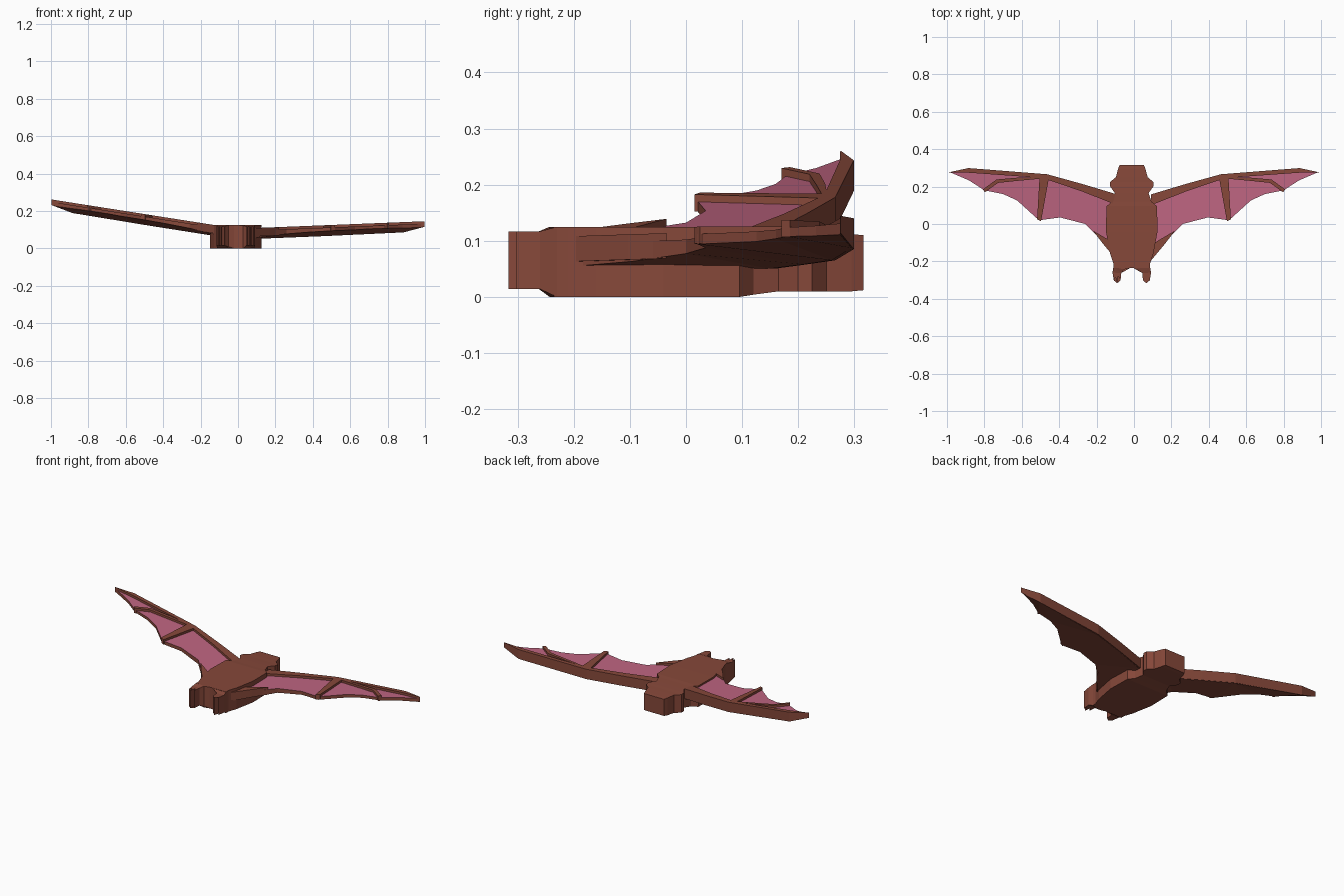
import bpy, bmesh


def material(name, rgb):
    m = bpy.data.materials.new(name)
    m.diffuse_color = (*rgb, 1)
    return m


BROWN = material("brown", (0.24, 0.065, 0.042))
PINK = material("pink", (0.52, 0.13, 0.22))
CX = -0.012


def finish(name, bm, mats):
    bmesh.ops.recalc_face_normals(bm, faces=bm.faces)
    me = bpy.data.meshes.new(name)
    bm.to_mesh(me)
    bm.free()
    ob = bpy.data.objects.new(name, me)
    for m in mats:
        me.materials.append(m)
    bpy.context.collection.objects.link(ob)
    return ob


def slab(name, pts, top, depths, pink_top=False):
    """Prism over an outline; top(x, y) is its height, depths its thickness."""
    if not isinstance(depths, (list, tuple)):
        depths = [depths] * len(pts)
    bm = bmesh.new()
    a = [bm.verts.new((x, y, top(x, y))) for x, y in pts]
    b = [bm.verts.new((x, y, top(x, y) - d)) for (x, y), d in zip(pts, depths)]
    upper = bm.faces.new(a)
    lower = bm.faces.new(b[::-1])
    n = len(pts)
    for i in range(n):
        j = (i + 1) % n
        bm.faces.new((a[j], a[i], b[i], b[j]))
    if pink_top:
        upper.material_index = 1
    bmesh.ops.triangulate(bm, faces=[upper, lower])
    return finish(name, bm, [BROWN, PINK] if pink_top else [BROWN])


# Body and head: stations of (y, half width, bottom z, top z)
stations = [(0.316, 0.065, 0.012, 0.110), (0.295, 0.073, 0.010, 0.112),
            (0.25, 0.085, 0.010, 0.115), (0.225, 0.115, 0.010, 0.116),
            (0.20, 0.115, 0.010, 0.118), (0.165, 0.09, 0.010, 0.12),
            (0.12, 0.105, 0.004, 0.122), (0.095, 0.135, 0.0, 0.124),
            (-0.04, 0.138, 0.0, 0.125), (-0.16, 0.115, 0.0, 0.125),
            (-0.21, 0.098, 0.0, 0.125), (-0.235, 0.098, 0.0, 0.125)]
bm = bmesh.new()
rings = [[bm.verts.new((CX + s * w, y, z)) for s, z in
          ((-1, z0), (1, z0), (1, z1), (-1, z1))] for y, w, z0, z1 in stations]
for r, q in zip(rings, rings[1:]):
    for i in range(4):
        j = (i + 1) % 4
        bm.faces.new((r[i], r[j], q[j], q[i]))
bm.faces.new(rings[0])
bm.faces.new(rings[-1])
finish("body", bm, [BROWN])

# Feet with claws, either side of the tail arch
foot = [(0.01, -0.23), (0.01, -0.236), (0.04, -0.243), (0.056, -0.262),
        (0.06, -0.302), (0.067, -0.285), (0.073, -0.28), (0.078, -0.316),
        (0.087, -0.285), (0.096, -0.302), (0.103, -0.26), (0.098, -0.23)]
for side, s in (("left", -1), ("right", 1)):
    slab(side + "_foot", [(CX + s * x, y) for x, y in foot],
         lambda x, y: 0.117 if y < -0.25 else 0.125,
         [0.125 if y > -0.25 else 0.103 for x, y in foot])

# Wing parts, as outlines for the positive side
membrane = [(0.09, 0.15), (0.28, 0.21), (0.465, 0.26), (0.885, 0.295),
            (0.98, 0.275), (0.88, 0.232), (0.80, 0.18), (0.70, 0.16), (0.625, 0.126),
            (0.508, 0.02), (0.395, 0.035), (0.26, 0.0), (0.165, -0.096),
            (0.09, -0.19)]
membrane_depth = [0.045, 0.045, 0.045, 0.04, 0.02, 0.018, 0.016, 0.016,
                  0.018, 0.018, 0.02, 0.025, 0.035, 0.04]
arm = [(0.09, 0.158), (0.28, 0.215), (0.465, 0.266), (0.885, 0.299),
       (0.997, 0.275), (0.88, 0.274), (0.50, 0.247), (0.46, 0.236),
       (0.28, 0.175), (0.09, 0.1)]
arm_depth = [0.058, 0.058, 0.058, 0.055, 0.03, 0.04, 0.05, 0.05, 0.05, 0.05]
fingers = [
    [(0.455, 0.245), (0.505, 0.25), (0.518, 0.025), (0.497, 0.015)],
    [(0.49, 0.252), (0.62, 0.248), (0.735, 0.238), (0.808, 0.185),
     (0.797, 0.17), (0.727, 0.22), (0.61, 0.232), (0.49, 0.243)],
    [(0.22, -0.035), (0.168, -0.103), (0.09, -0.197), (0.09, -0.115),
     (0.135, -0.085)],
]
finger_names = ["inner_finger", "outer_finger", "wing_root"]

# The two wings share a shape but tilt differently
for side, s, z0, slope in (("left", -1, 0.125, 0.157), ("right", 1, 0.11, 0.04)):
    def place(pts):
        return [(s * x, y) for x, y in pts]

    def top(x, y):
        return z0 + slope * (abs(x) - 0.13)

    slab(side + "_membrane", place(membrane), lambda x, y: top(x, y) - 0.013,
         membrane_depth, True)
    slab(side + "_wing_arm", place(arm), top, arm_depth)
    for nm, pts in zip(finger_names, fingers):
        slab(side + "_" + nm, place(pts), top, 0.045 if nm == "wing_root" else 0.03)
